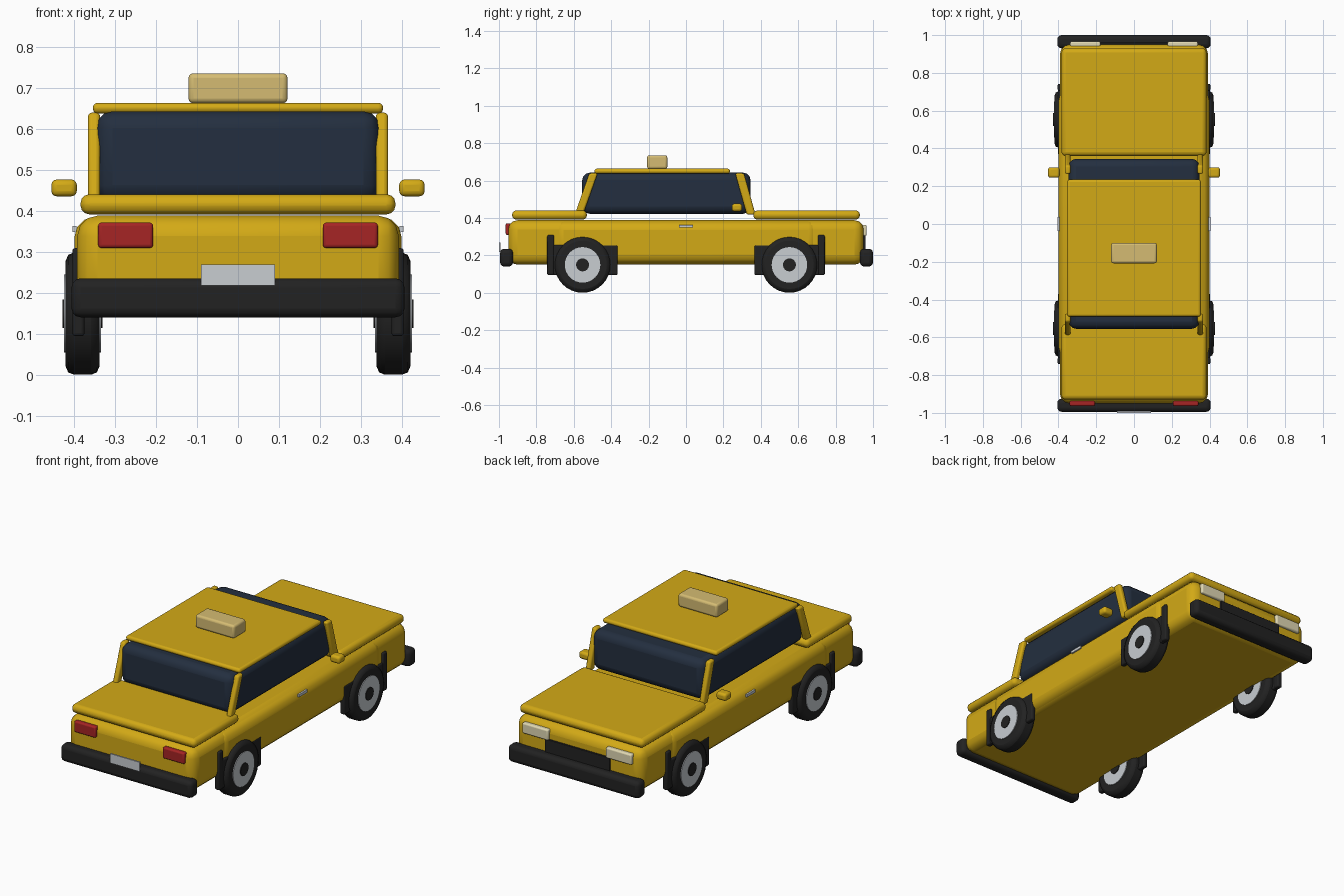
import bpy, bmesh, math
from mathutils import Matrix

if "Cube" in bpy.data.objects:
    bpy.data.objects.remove(bpy.data.objects["Cube"])


def material(name, rgb):
    m = bpy.data.materials.new(name)
    m.diffuse_color = (*rgb, 1)
    m.use_nodes = True
    m.node_tree.nodes["Principled BSDF"].inputs["Base Color"].default_value = m.diffuse_color
    return m


YELLOW = material("yellow paint", (0.65, 0.40, 0.008))
GLASS = material("dark glass", (0.017, 0.028, 0.050))
BLACK = material("black rubber", (0.016, 0.016, 0.016))
RED = material("red lens", (0.38, 0.018, 0.018))
CREAM = material("cream sign", (0.66, 0.50, 0.17))
LAMP = material("pale lamp", (0.75, 0.69, 0.45))
SILVER = material("silver", (0.58, 0.61, 0.64))


def finish(bm, name, mat, bevel=0, segments=3):
    me = bpy.data.meshes.new(name)
    bm.to_mesh(me)
    bm.free()
    ob = bpy.data.objects.new(name, me)
    bpy.context.collection.objects.link(ob)
    me.materials.append(mat)
    if bevel:
        mod = ob.modifiers.new("rounding", 'BEVEL')
        mod.width, mod.segments = bevel, segments
        mod.limit_method = 'ANGLE'
    bpy.context.view_layer.objects.active = ob
    ob.select_set(True)
    bpy.ops.object.shade_smooth_by_angle(angle=math.radians(35))
    ob.select_set(False)
    return ob


def box(name, mat, x, y, z, bevel=0.0, lean=0.0):
    """Box from (min, max) ranges; lean slides the top along y."""
    bm = bmesh.new()
    bmesh.ops.create_cube(bm, size=1)
    for v in bm.verts:
        top = v.co.z > 0
        v.co = (x[v.co.x > 0], y[v.co.y > 0] + lean * top, z[top])
    return finish(bm, name, mat, bevel)


def pair(name, mat, x, y, z, bevel=0.0, lean=0.0):
    box("right_" + name, mat, x, y, z, bevel, lean)
    box("left_" + name, mat, (-x[1], -x[0]), y, z, bevel, lean)


def disc(name, mat, x, y, z, radius, half, bevel=0.0, sides=32):
    """Cylinder with its axle along x."""
    bm = bmesh.new()
    bmesh.ops.create_cone(bm, cap_ends=True, segments=sides, radius1=radius,
                          radius2=radius, depth=2 * half)
    bm.transform(Matrix.Translation((x, y, z)) @ Matrix.Rotation(math.pi / 2, 4, 'Y'))
    return finish(bm, name, mat, bevel, 2)


# Body shell with slightly proud side panels
box("body", YELLOW, (-0.392, 0.392), (-0.95, 0.95), (0.153, 0.391), 0.05)
box("side_panels", YELLOW, (-0.399, 0.399), (-0.705, 0.705), (0.157, 0.388), 0.05)

# Lids over both ends
box("tail_lid", YELLOW, (-0.384, 0.384), (-0.93, -0.53), (0.394, 0.443), 0.022)
box("nose_lid", YELLOW, (-0.384, 0.384), (0.36, 0.93), (0.394, 0.443), 0.022)

# Cabin: glass block, roof, pillars and roof sign
box("cabin_glass", GLASS, (-0.346, 0.346), (-0.555, 0.345), (0.425, 0.645), 0.04)
box("roof", YELLOW, (-0.354, 0.354), (-0.49, 0.235), (0.64, 0.666), 0.012)
pair("tail_pillar", YELLOW, (0.336, 0.366), (-0.59, -0.545), (0.435, 0.642), 0.01, 0.073)
pair("nose_pillar", YELLOW, (0.336, 0.366), (0.325, 0.372), (0.42, 0.642), 0.01, -0.062)
box("roof_sign", CREAM, (-0.121, 0.121), (-0.208, -0.1), (0.665, 0.738), 0.012)

# Bumpers
box("tail_bumper", BLACK, (-0.406, 0.406), (-0.994, -0.925), (0.143, 0.238), 0.022)
box("nose_bumper", BLACK, (-0.406, 0.406), (0.93, 1.0), (0.143, 0.238), 0.022)

# Lights, grille and number plate
pair("tail_light", RED, (0.207, 0.341), (-0.964, -0.935), (0.312, 0.374), 0.008)
pair("headlight", LAMP, (0.178, 0.338), (0.935, 0.966), (0.307, 0.366), 0.008)
box("grille", BLACK, (-0.2, 0.2), (0.94, 0.96), (0.235, 0.31), 0.003)
box("number_plate", SILVER, (-0.09, 0.09), (-1.0, -0.991), (0.22, 0.272))

# Mirrors and door handles
pair("mirror", YELLOW, (0.393, 0.455), (0.245, 0.3), (0.438, 0.479), 0.013)
pair("door_handle", SILVER, (0.394, 0.404), (-0.037, 0.038), (0.351, 0.366))

# Wheels, arch linings and mud flaps at each corner
for end, ey in (("tail", -1), ("nose", 1)):
    def span(a, b):
        return tuple(sorted((a * ey, b * ey)))
    pair(end + "_arch_lining", BLACK, (0.374, 0.402), span(0.365, 0.715), (0.097, 0.258), 0.008)
    pair(end + "_mud_flap", BLACK, (0.374, 0.404), span(0.705, 0.742), (0.097, 0.312), 0.008)
    for side, sx in (("left", -1), ("right", 1)):
        tag = side + "_" + end
        at = (0.379 * sx, 0.553 * ey, 0.152)
        disc(tag + "_tyre", BLACK, *at, 0.149, 0.041, 0.02)
        disc(tag + "_rim", SILVER, *at, 0.095, 0.045)
        disc(tag + "_hub_cap", BLACK, *at, 0.035, 0.049, sides=16)

# Rest the tyres on the ground
for ob in bpy.data.objects:
    ob.location.z -= 0.003
